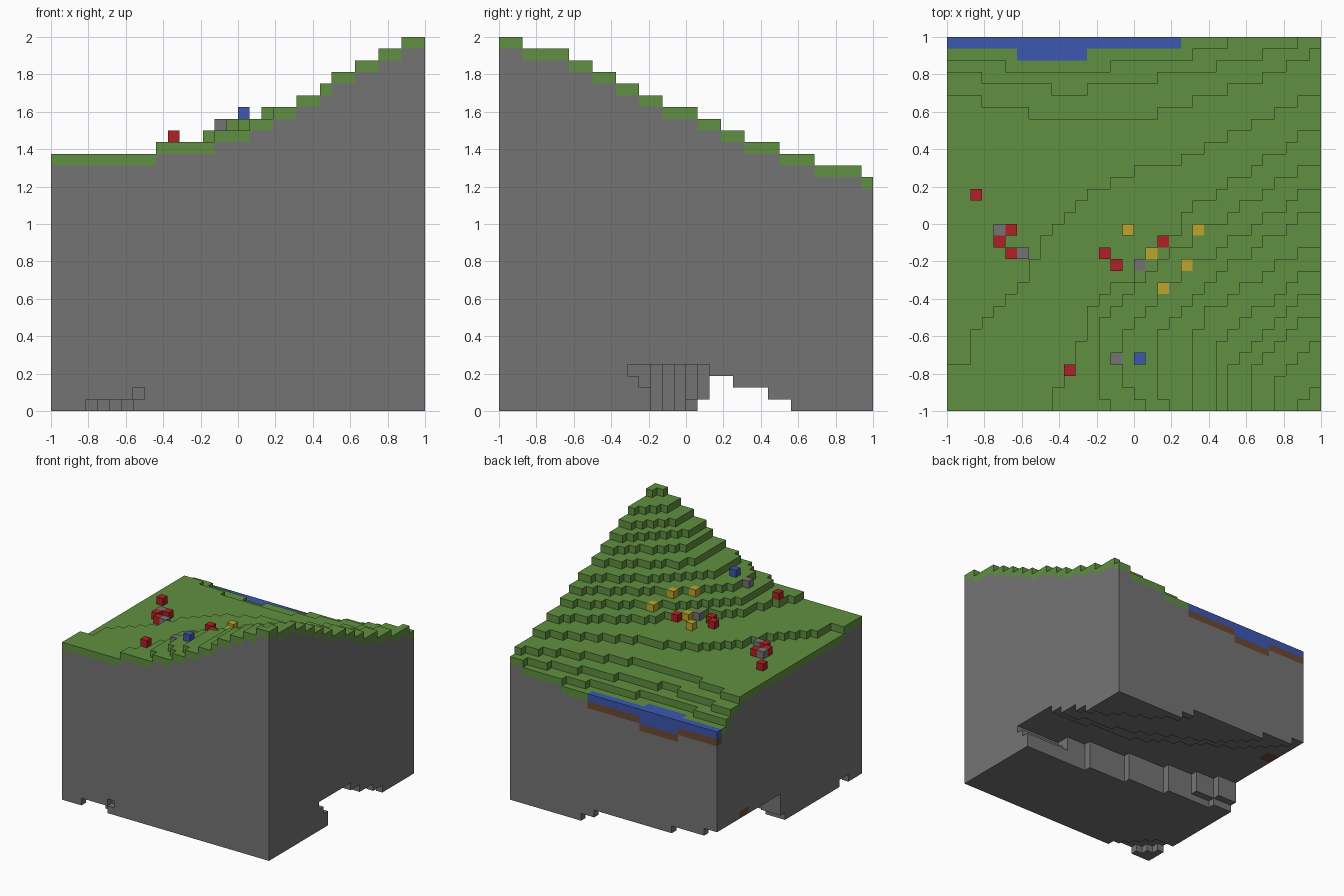
import bpy
import bmesh
from mathutils import Vector

if "Cube" in bpy.data.objects:
    bpy.data.objects.remove(bpy.data.objects["Cube"], do_unlink=True)

SIZE = 32                # blocks along each side
BLOCK = 2 / SIZE

COLOURS = {
    "stone": (0.175, 0.175, 0.175),
    "grass": (0.117, 0.279, 0.052),
    "water": (0.045, 0.095, 0.434),
    "dirt": (0.150, 0.068, 0.035),
    "red": (0.434, 0.015, 0.018),
    "yellow": (0.515, 0.376, 0.026),
}


def make_material(name, rgb):
    mat = bpy.data.materials.new(name)
    mat.use_nodes = True
    mat.diffuse_color = (*rgb, 1)
    mat.node_tree.nodes["Principled BSDF"].inputs["Base Color"].default_value = (*rgb, 1)
    return mat


def along(path, t):
    """Linear value of a contour path at t, clamped at both ends."""
    if t <= path[0][0]:
        return path[0][1]
    for (a, u), (b, v) in zip(path, path[1:]):
        if t <= b:
            return u + (v - u) * (t - a) / (b - a)
    return path[-1][1]


def stair(steps, i):
    """Value of a stepped contour at column i; each step is (end, value)."""
    return next(value for end, value in steps if i < end)


# Hill contours, given as (row, column): ground east of each is one block higher
HILL = [
    [(3, 0), (4, 2), (6, 2.5), (8, 4), (11, 7), (14, 8.5), (18, 12), (20, 16), (21, 20), (23, 24), (27, 32)],
    [(0, 9), (4, 11), (6, 12.5), (9, 13), (11.5, 17), (13.5, 19), (16.5, 21), (18.4, 24), (24, 32)],
    [(0, 14), (3, 13), (6, 13), (8, 14.5), (11, 17.5), (13.2, 20), (16, 24), (21, 32)],
    [(0, 17), (3, 15), (6, 15), (9, 18), (11.5, 21), (15, 26), (19, 32)],
    [(0, 19), (3, 18), (5, 18), (7, 19), (10, 22), (17, 32)],
    [(0, 21), (5, 21), (8, 22.5), (11, 27), (14, 32)],
    [(0, 23), (6, 24), (12, 32)],
    [(0, 24), (4, 25), (10, 32)],
    [(0, 26), (4, 27), (8, 32)],
    [(0, 28), (3, 29), (6, 32)],
    [(0, 30), (2, 32)],
]

# Shore terraces, given as (end column, row): ground behind each is one block lower
SHORE = [
    [(3, 27), (7, 26), (18, 25), (21, 26), (24, 27), (27, 28), (29, 29), (31, 30), (32, 31)],
    [(3, 29), (9, 28), (12, 27), (18, 28), (23, 29), (27, 30), (30, 31), (32, 32)],
    [(5, 30), (14, 29), (21, 30), (24, 31), (32, 32)],
]
LAKE = [(6, 31), (12, 30), (20, 31), (32, 32)]

# Cave under the ground: ceiling contours and the foot of the wall, as (column, row)
CEILING = [
    [(2, 32), (8, 26), (20, 19), (32, 18)],
    [(6, 32), (12, 27), (22, 22), (32, 20)],
    [(18, 32), (32, 23)],
    [(20, 32), (32, 25)],
]
WALL = [(0, 17), (7, 16), (12, 15), (20, 14), (24, 13), (32, 13)]


def ground(i, j):
    up = sum(i + 1 > along(path, j) for path in HILL)
    return 21 + up - sum(j >= stair(steps, i) for steps in SHORE)


def hollow(i, j, k):
    # small tunnel across the front corner
    if (k == 0 and 3 <= i + j <= 6 and j < 5) or (i, j, k) == (7, 0, 1):
        return True
    # long cave with a stepped ceiling and an overhanging wall
    roof = len(CEILING) - sum(j + 0.5 >= along(path, i + 0.5) for path in CEILING)
    foot = round(along(WALL, i + 0.5))
    if i > 24:
        foot -= max(0, k - 1)
    elif i < 6 and k > 0:
        foot += 1
    return k < roof and j >= foot


# Fill the block grid
cells = {}
for i in range(SIZE):
    for j in range(SIZE):
        top = ground(i, j)
        wet = j >= stair(LAKE, i)
        depth = 2 if wet and 6 <= i < 12 else 1
        for k in range(top):
            if k < 4 and hollow(i, j, k):
                continue
            kind = "stone"
            if wet and k >= top - depth:
                kind = "water"
            elif wet and k == top - depth - 1:
                kind = "dirt"
            elif k == top - 1:
                kind = "grass"
            elif k == 4 and i < 2 and j in (25, 26):
                kind = "dirt"
            cells[i, j, k] = ("ground_" + kind, kind)

# Loose blocks resting on the ground
LOOSE = {
    "red": [(2, 18), (5, 15), (4, 14), (5, 13), (13, 13), (14, 12), (18, 14), (10, 3)],
    "yellow": [(15, 15), (21, 15), (17, 13), (20, 12), (18, 10)],
    "stone": [(4, 15), (6, 13), (16, 12), (14, 4)],
    "water": [(16, 4)],
}
LABEL = {"red": "red_blocks", "yellow": "yellow_blocks",
         "stone": "loose_stones", "water": "blue_block"}
for kind, spots in LOOSE.items():
    for i, j in spots:
        cells[i, j, ground(i, j)] = (LABEL[kind], kind)

# Skin each part with its exposed block faces
materials = {name: make_material(name, rgb) for name, rgb in COLOURS.items()}
parts = {}
for cell, (label, kind) in cells.items():
    bm, verts, _ = parts.setdefault(label, (bmesh.new(), {}, kind))
    for axis in range(3):
        for side in (0, 1):
            near = list(cell)
            near[axis] += 2 * side - 1
            if tuple(near) in cells:
                continue
            ring = []
            for u, v in ((0, 0), (1, 0), (1, 1), (0, 1)):
                corner = list(cell)
                corner[axis] += side
                corner[(axis + 1) % 3] += u
                corner[(axis + 2) % 3] += v
                key = tuple(corner)
                if key not in verts:
                    verts[key] = bm.verts.new(Vector(key) * BLOCK - Vector((1, 1, 0)))
                ring.append(verts[key])
            bm.faces.new(ring if side else ring[::-1])

for label, (bm, _, kind) in parts.items():
    mesh = bpy.data.meshes.new(label)
    bm.to_mesh(mesh)
    bm.free()
    mesh.materials.append(materials[kind])
    bpy.context.collection.objects.link(bpy.data.objects.new(label, mesh))
